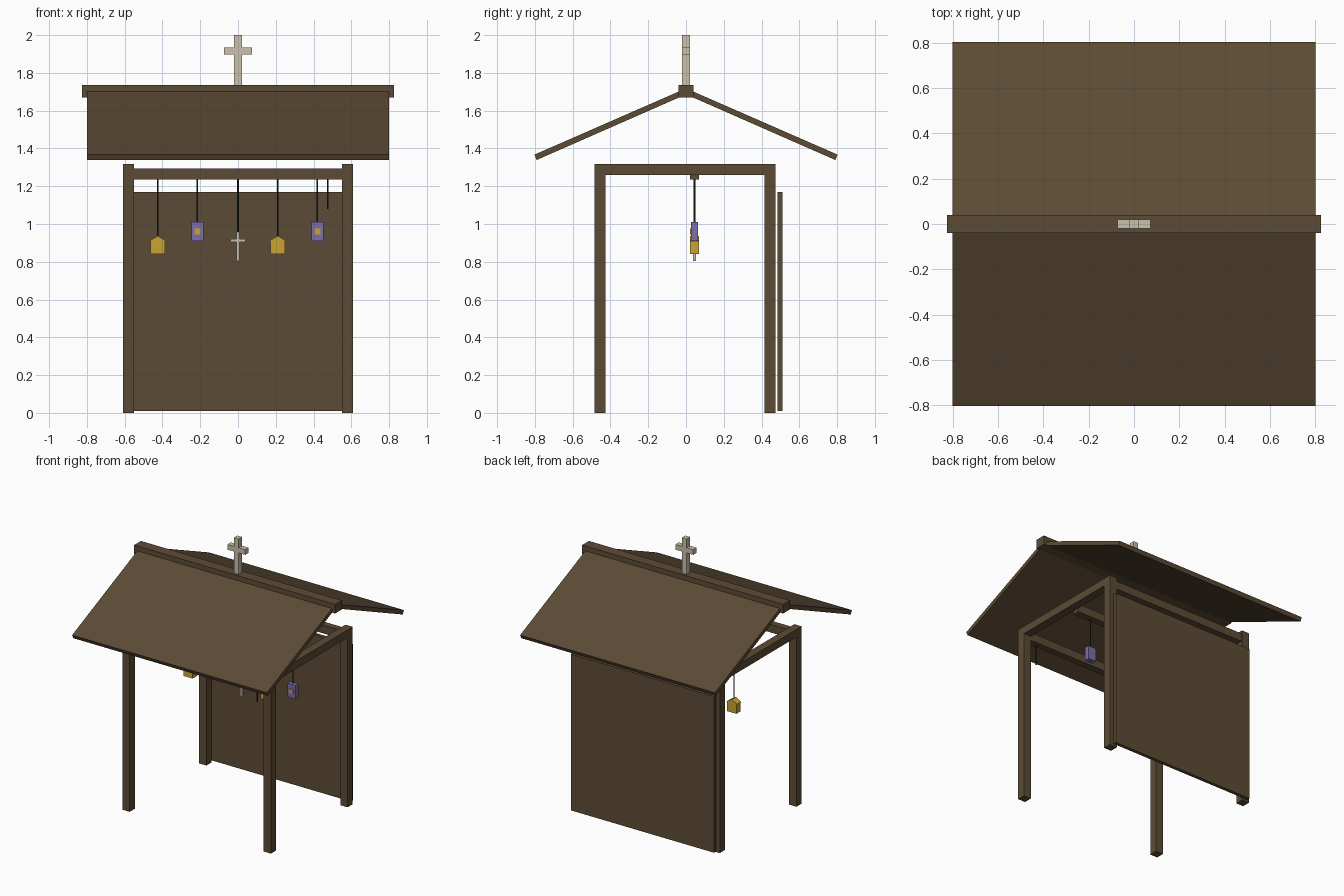
import bpy, bmesh, math
from mathutils import Vector

if "Cube" in bpy.data.objects:
    bpy.data.objects.remove(bpy.data.objects["Cube"])


def mat(name, r, g, b):
    # sRGB 0-255 to linear flat colour
    lin = [((c / 255 + 0.055) / 1.055) ** 2.4 for c in (r, g, b)]
    m = bpy.data.materials.new(name)
    m.diffuse_color = (*lin, 1)
    m.use_nodes = True
    m.node_tree.nodes["Principled BSDF"].inputs["Base Color"].default_value = m.diffuse_color
    return m


WOOD = mat("dark_wood", 92, 75, 53)
STONE = mat("pale_stone", 204, 194, 170)
GOLD = mat("gold", 202, 164, 48)
PURPLE = mat("purple", 124, 110, 172)
CORD = mat("dark_cord", 48, 42, 36)


def finish(name, bm, material):
    bmesh.ops.recalc_face_normals(bm, faces=bm.faces)
    me = bpy.data.meshes.new(name)
    bm.to_mesh(me)
    bm.free()
    me.materials.append(material)
    ob = bpy.data.objects.new(name, me)
    bpy.context.collection.objects.link(ob)
    return ob


def box(name, x, y, z, material):
    # box from (min, max) ranges
    bm = bmesh.new()
    bmesh.ops.create_cube(bm, size=1)
    for v in bm.verts:
        v.co = Vector([(a + b) / 2 + c * (b - a) for c, (a, b) in zip(v.co, (x, y, z))])
    return finish(name, bm, material)


def prism(name, pts, axis, lo, hi, material):
    # profile in (other axis, z), extruded along axis 0 (x) or 1 (y)
    bm = bmesh.new()
    place = (lambda p, d: (d, p[0], p[1])) if axis == 0 else (lambda p, d: (p[0], d, p[1]))
    face = bm.faces.new([bm.verts.new(place(p, lo)) for p in pts])
    new = bmesh.ops.extrude_face_region(bm, geom=[face])["geom"]
    step = Vector(place((0, 0), hi - lo))
    bmesh.ops.translate(bm, verts=[g for g in new if isinstance(g, bmesh.types.BMVert)], vec=step)
    return finish(name, bm, material)


def cord(name, x, y, z0, z1, r=0.004):
    bm = bmesh.new()
    bmesh.ops.create_cone(bm, cap_ends=True, segments=8, radius1=r, radius2=r, depth=z1 - z0)
    bmesh.ops.translate(bm, verts=bm.verts, vec=(x, y, (z0 + z1) / 2))
    return finish(name, bm, CORD)


# Posts and side beams
for side, s in (("left", -1), ("right", 1)):
    xr = tuple(sorted((s * 0.55, s * 0.61)))
    box(f"front_{side}_post", xr, (-0.485, -0.425), (0, 1.26), WOOD)
    box(f"back_{side}_post", xr, (0.415, 0.475), (0, 1.26), WOOD)
    box(f"{side}_side_beam", xr, (-0.485, 0.475), (1.26, 1.317), WOOD)

# Cross beams and back wall
for name, y in (("front_beam", -0.455), ("hanging_beam", 0.045), ("back_beam", 0.445)):
    box(name, (-0.55, 0.55), (y - 0.025, y + 0.025), (1.235, 1.295), WOOD)
box("back_wall", (-0.587, 0.587), (0.485, 0.51), (0.01, 1.17), WOOD)

# Roof panels and ridge
for side, s in (("front", -1), ("back", 1)):
    pts = [(0, 1.718), (s * 0.803, 1.367), (s * 0.79, 1.339), (0, 1.686)]
    prism(f"{side}_roof_panel", pts, 0, -0.80, 0.80, WOOD)
box("ridge_beam", (-0.825, 0.825), (-0.04, 0.04), (1.67, 1.737), WOOD)

# Rooftop cross
box("roof_cross_upright", (-0.02, 0.02), (-0.02, 0.02), (1.735, 2.0), STONE)
for side, s in (("left", -1), ("right", 1)):
    box(f"roof_cross_{side}_arm", tuple(sorted((s * 0.02, s * 0.073))), (-0.02, 0.02), (1.897, 1.935), STONE)

# Hanging gold houses
Y = 0.045
for i, x in enumerate((-0.425, 0.21)):
    half = [(0.038, 0.84), (0.038, 0.905), (0.042, 0.912)]
    pts = [(x + a, z) for a, z in half] + [(x, 0.937)] + [(x - a, z) for a, z in reversed(half)]
    prism(f"gold_house_{i + 1}", pts, 1, Y - 0.025, Y + 0.025, GOLD)
    cord(f"house_cord_{i + 1}", x, Y, 0.93, 1.24)

# Hanging purple charms with gold squares
for i, x in enumerate((-0.215, 0.42)):
    box(f"purple_charm_{i + 1}", (x - 0.032, x + 0.032), (Y - 0.018, Y + 0.018), (0.91, 1.01), PURPLE)
    box(f"charm_square_{i + 1}", (x - 0.016, x + 0.016), (Y - 0.024, Y - 0.017), (0.945, 0.975), GOLD)
    cord(f"charm_cord_{i + 1}", x, Y, 1.0, 1.24)

# Hanging cross
box("small_cross_upright", (-0.009, 0.009), (Y - 0.009, Y + 0.009), (0.805, 0.957), STONE)
box("small_cross_arm", (-0.04, 0.04), (Y - 0.008, Y + 0.008), (0.905, 0.921), STONE)
cord("cross_cord", 0, Y, 0.95, 1.24)

# Loose pull cord at the front
cord("front_pull_cord", 0.475, -0.455, 1.08, 1.24, 0.005)
